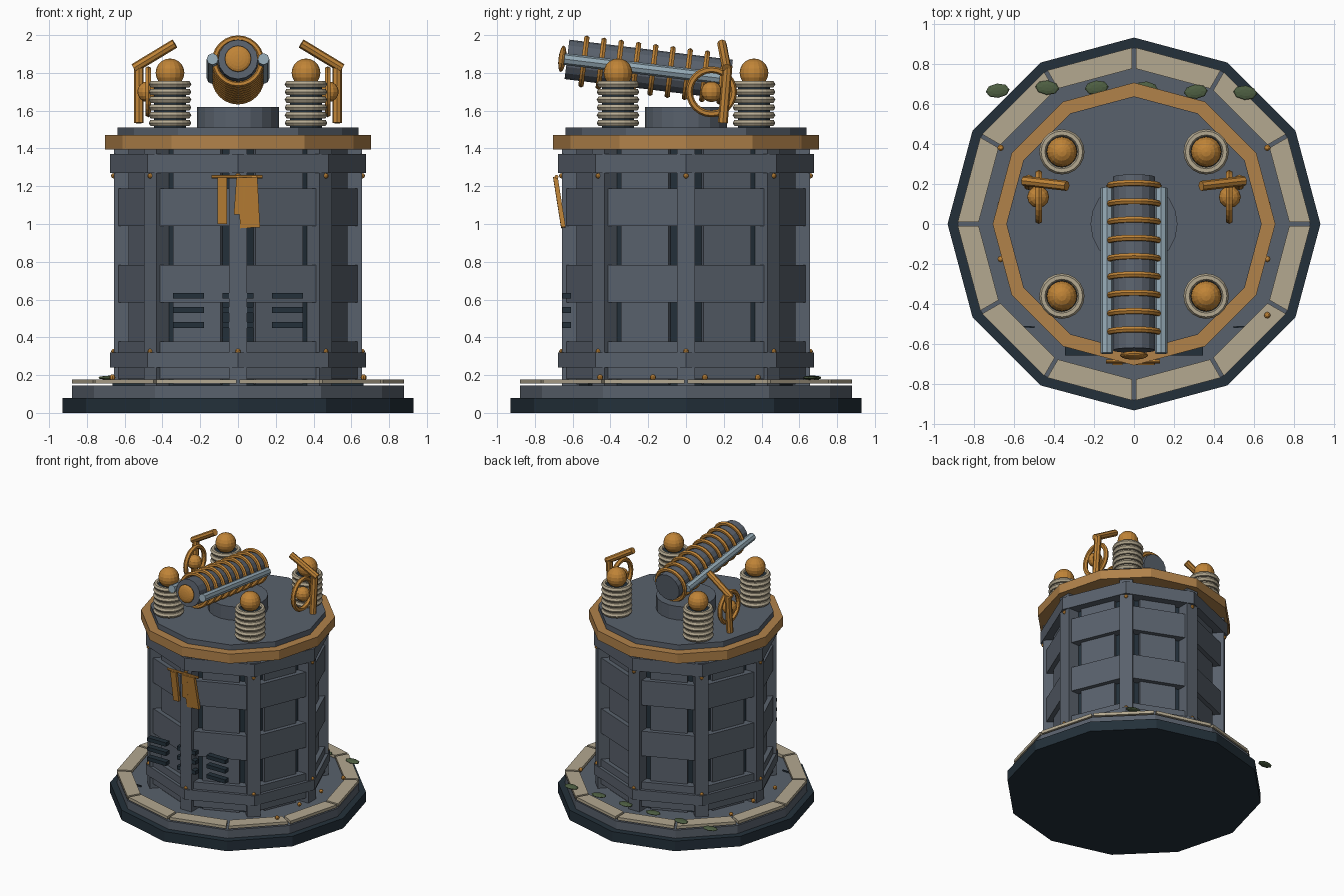
import bpy, math
from math import sin, cos, pi, radians
from mathutils import Vector

cube = bpy.data.objects.get("Cube")
if cube:
    bpy.data.objects.remove(cube, do_unlink=True)


def material(name, code):
    # hex sRGB colour converted to linear
    rgb = []
    for i in range(3):
        c = int(code[2 * i:2 * i + 2], 16) / 255
        rgb.append(c / 12.92 if c < 0.04 else ((c + 0.055) / 1.055) ** 2.4)
    m = bpy.data.materials.new(name)
    m.use_nodes = True
    m.diffuse_color = (*rgb, 1)
    for node in m.node_tree.nodes:
        if node.type == "BSDF_PRINCIPLED":
            node.inputs["Base Color"].default_value = (*rgb, 1)
    return m


SLATE = material("slate grey", "59616C")
NAVY = material("dark navy", "23303A")
STONE = material("pale stone", "B3A890")
BRASS = material("brass", "B1824A")
COPPER = material("bright copper", "C08437")
STEEL = material("light steel", "93A8B4")
GREEN = material("moss green", "4E5F42")


def finish(name, mat):
    ob = bpy.context.object
    ob.name = name
    ob.data.name = name
    ob.data.materials.append(mat)
    return ob


def prism(name, sides, r, z0, z1, mat, x=0, y=0):
    bpy.ops.mesh.primitive_cylinder_add(vertices=sides, radius=r, depth=z1 - z0,
                                        location=(x, y, (z0 + z1) / 2))
    return finish(name, mat)


def rod(name, p, q, r, mat, sides=8):
    p, q = Vector(p), Vector(q)
    bpy.ops.mesh.primitive_cylinder_add(vertices=sides, radius=r, depth=(q - p).length,
                                        location=(p + q) / 2)
    ob = finish(name, mat)
    ob.rotation_euler = (q - p).to_track_quat("Z", "Y").to_euler()
    return ob


def box(name, loc, size, mat, rot=(0, 0, 0)):
    bpy.ops.mesh.primitive_cube_add(size=1, location=loc, rotation=rot)
    ob = finish(name, mat)
    ob.scale = size
    return ob


def radial_box(name, angle, r0, r1, width, z0, z1, mat):
    r = (r0 + r1) / 2
    return box(name, (r * cos(angle), r * sin(angle), (z0 + z1) / 2),
               (r1 - r0, width, z1 - z0), mat, (0, 0, angle))


def ball(name, loc, scale, mat, segments=16, rings=10):
    bpy.ops.mesh.primitive_uv_sphere_add(segments=segments, ring_count=rings,
                                         radius=1, location=loc)
    ob = finish(name, mat)
    ob.scale = scale
    return ob


def ring(name, loc, major, minor, mat, rot=(0, 0, 0), n=24):
    bpy.ops.mesh.primitive_torus_add(location=loc, rotation=rot, major_radius=major,
                                     minor_radius=minor, major_segments=n, minor_segments=6)
    return finish(name, mat)


# stepped base
prism("base_plinth", 12, 0.93, 0, 0.08, NAVY)
prism("base_step", 12, 0.88, 0.08, 0.145, SLATE)

# ring of paving stones with narrow seams
for i in range(12):
    a0, a1 = i * pi / 6, (i + 1) * pi / 6
    corners = []
    for r, s, t in ((0.775, a0, 1), (0.88, a0, 1), (0.88, a1, -1), (0.775, a1, -1)):
        gap = t * 0.009 / r
        corners.append((r * cos(s + gap), r * sin(s + gap)))
    verts = [(x, y, z) for z in (0.155, 0.178) for x, y in corners]
    faces = [(3, 2, 1, 0), (4, 5, 6, 7)]
    faces += [(k, (k + 1) % 4, (k + 1) % 4 + 4, k + 4) for k in range(4)]
    mesh = bpy.data.meshes.new("paving_stone")
    mesh.from_pydata(verts, [], faces)
    mesh.materials.append(STONE)
    bpy.context.collection.objects.link(bpy.data.objects.new("paving_stone", mesh))

# eight-sided tower body
prism("tower_core", 8, 0.585, 0.14, 1.4, NAVY)
prism("lower_collar", 8, 0.678, 0.24, 0.32, SLATE)
prism("upper_collar", 8, 0.678, 1.27, 1.37, SLATE)
for i in range(8):
    post, face = i * pi / 4, (i + 0.5) * pi / 4
    radial_box("pilaster", post, 0.54, 0.657, 0.096, 0.14, 1.4, SLATE)
    radial_box("recessed_panel", face, 0.5, 0.57, 0.272, 0.15, 1.4, SLATE)
    for z in (0.18, 0.585, 0.99):
        radial_box("wall_band", face, 0.52, 0.603, 0.4, z, z + 0.197, SLATE)
    for z in (0.325, 1.255):
        ball("pilaster_bolt", (0.658 * cos(post), 0.658 * sin(post), z),
             (0.014,) * 3, COPPER, 8, 6)

# roof
prism("roof_cornice", 12, 0.705, 1.395, 1.47, BRASS)
prism("roof_slab", 12, 0.637, 1.47, 1.512, SLATE)
prism("turret_pedestal", 20, 0.217, 1.51, 1.62, SLATE)


# tilted coil barrel
def axis(y, x=0):
    return Vector((x, y, 1.794 - 0.123 * y))


tilt = math.atan(0.123)
rod("barrel", axis(0.235), axis(-0.63), 0.105, SLATE, 16)
for i in range(9):
    ring("barrel_coil", axis(0.19 - 0.0913 * i), 0.123, 0.016, COPPER, (pi / 2 - tilt, 0, 0))
muzzle = ball("muzzle_cap", axis(-0.655), (0.07, 0.07, 0.02), COPPER)
muzzle.rotation_euler = (pi / 2 - tilt, 0, 0)
for side in (-1, 1):
    rod("barrel_rail", axis(0.18, side * 0.135), axis(-0.645, side * 0.135), 0.031, STEEL)

# four insulators with ball tops
for x in (-0.36, 0.36):
    for y in (-0.36, 0.36):
        prism("insulator_core", 16, 0.085, 1.51, 1.745, NAVY, x, y)
        for i in range(6):
            ring("insulator_ring", (x, y, 1.535 + 0.041 * i), 0.094, 0.019, STONE, n=20)
        ball("insulator_ball", (x, y, 1.8), (0.076,) * 3, COPPER)

# side wheels with bent levers
for s in (-1, 1):
    ring("side_wheel", (s * 0.475, 0.135, 1.7), 0.117, 0.018, COPPER, (0, pi / 2, 0))
    ball("wheel_hub", (s * 0.478, 0.135, 1.7), (0.055,) * 3, COPPER, 12, 8)
    rod("lever_post", (s * 0.525, 0.195, 1.535), (s * 0.525, 0.22, 1.84), 0.026, COPPER)
    rod("lever_arm", (s * 0.55, 0.215, 1.825), (s * 0.335, 0.19, 1.955), 0.025, COPPER)

# front banner hung from a bar
rod("banner_bar", (-0.14, -0.685, 1.25), (0.13, -0.685, 1.25), 0.01, COPPER)
lean = radians(-9)
for x, width, length, roll in ((-0.083, 0.05, 0.25, 0), (0.01, 0.05, 0.2, 4), (0.057, 0.105, 0.27, -3)):
    box("banner_strip", (x, -0.692 + 0.08 * length, 1.25 - length / 2),
        (width, 0.024, length), COPPER, (-lean, radians(roll), 0))

# front vent slats
for x in (-0.262, 0, 0.262):
    for z in (0.465, 0.545, 0.62):
        box("vent_slat", (x, -0.632, z), (0.165, 0.046, 0.03), NAVY)

# floor studs and cracks
for x in (-0.665, 0.665):
    for y in (-0.455, -0.175, 0.1, 0.38):
        if x > 0 or y > -0.4:
            ball("floor_stud", (x, y, 0.188), (0.016,) * 3, COPPER, 8, 6)
for s in (-1, 1):
    box("floor_crack", (s * 0.58, -0.51, 0.15), (0.17, 0.008, 0.012), NAVY, (0, 0, s * 0.06))

# leaves along the back
for i, y in enumerate((0.665, 0.68, 0.68, 0.675, 0.66, 0.655)):
    leaf = ball("leaf", (-0.68 + 0.247 * i, y, 0.186), (0.06, 0.036, 0.011), GREEN, 8, 6)
    leaf.rotation_euler = (0, 0, 0.1 * (-1) ** i)
